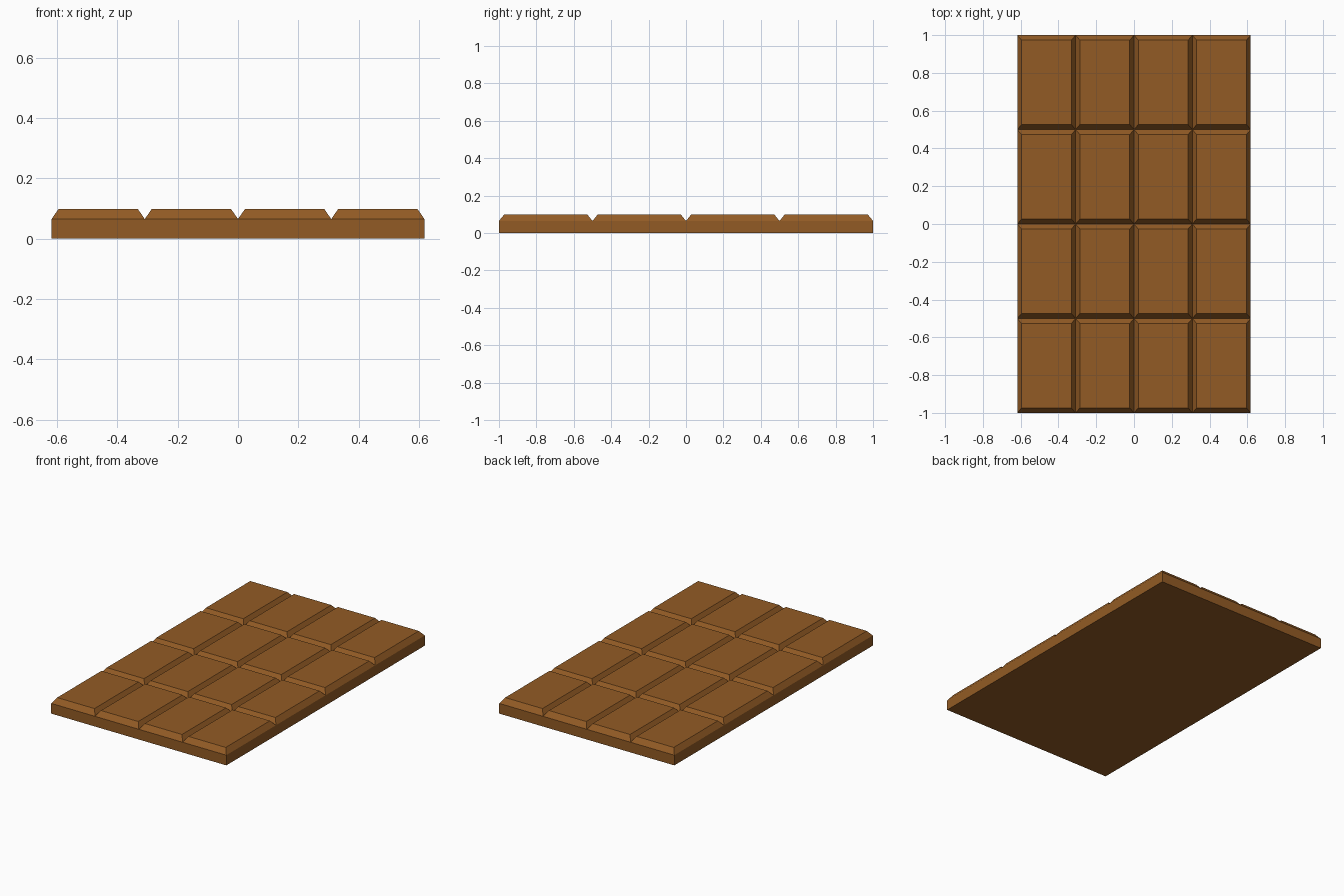
import bpy, bmesh
from mathutils import Vector

if "Cube" in bpy.data.objects:
    bpy.data.objects.remove(bpy.data.objects["Cube"])

HALF_X, HALF_Y = 0.618, 1.0
LEDGE, TOP = 0.065, 0.098
BEVEL_X, BEVEL_Y = 0.023, 0.027
CELLS = 4

chocolate = bpy.data.materials.new("chocolate")
chocolate.diffuse_color = (0.29, 0.105, 0.018, 1)
chocolate.use_nodes = True
chocolate.node_tree.nodes["Principled BSDF"].inputs["Base Color"].default_value = chocolate.diffuse_color

bm = bmesh.new()

# 4 x 4 grid of cells at groove height
bmesh.ops.create_grid(bm, x_segments=CELLS, y_segments=CELLS, size=1)
for v in bm.verts:
    v.co = Vector((v.co.x * HALF_X, v.co.y * HALF_Y, LEDGE))
cells = bm.faces[:]

# slab sides and flat underside
rim = [e for e in bm.edges if e.is_boundary]
skirt = bmesh.ops.extrude_edge_only(bm, edges=rim)["geom"]
for v in (g for g in skirt if isinstance(g, bmesh.types.BMVert)):
    v.co.z = 0
bottom = [e for e in skirt if isinstance(e, bmesh.types.BMEdge) and e.is_boundary]
bmesh.ops.contextual_create(bm, geom=bottom)

# raised squares with sloping sides, leaving V grooves between them
for face in bmesh.ops.extrude_discrete_faces(bm, faces=cells)["faces"]:
    centre = face.calc_center_median()
    corners = [v for v in face.verts]
    x0, y0 = centre.x, centre.y
    for v in corners:
        v.co.x += BEVEL_X if v.co.x < x0 else -BEVEL_X
        v.co.y += BEVEL_Y if v.co.y < y0 else -BEVEL_Y
        v.co.z = TOP

# extrude_discrete_faces leaves the raised caps loose: bridge each to its cell
caps = [f for f in bm.faces if all(abs(v.co.z - TOP) < 1e-6 for v in f.verts)]
base = {}
for v in bm.verts:
    if abs(v.co.z - LEDGE) < 1e-6:
        base[(round(v.co.x, 4), round(v.co.y, 4))] = v
for f in caps:
    c = f.calc_center_median()
    for loop in list(f.loops):
        if not loop.edge.is_boundary:
            continue
        a, b = loop.vert, loop.link_loop_next.vert
        low = []
        for v in (b, a):
            x = v.co.x + (BEVEL_X if v.co.x > c.x else -BEVEL_X)
            y = v.co.y + (BEVEL_Y if v.co.y > c.y else -BEVEL_Y)
            low.append(base[(round(x, 4), round(y, 4))])
        bm.faces.new((a, b, *low))

bmesh.ops.recalc_face_normals(bm, faces=bm.faces)
mesh = bpy.data.meshes.new("chocolate_bar")
bm.to_mesh(mesh)
bm.free()
mesh.materials.append(chocolate)
bar = bpy.data.objects.new("chocolate_bar", mesh)
bpy.context.collection.objects.link(bar)
